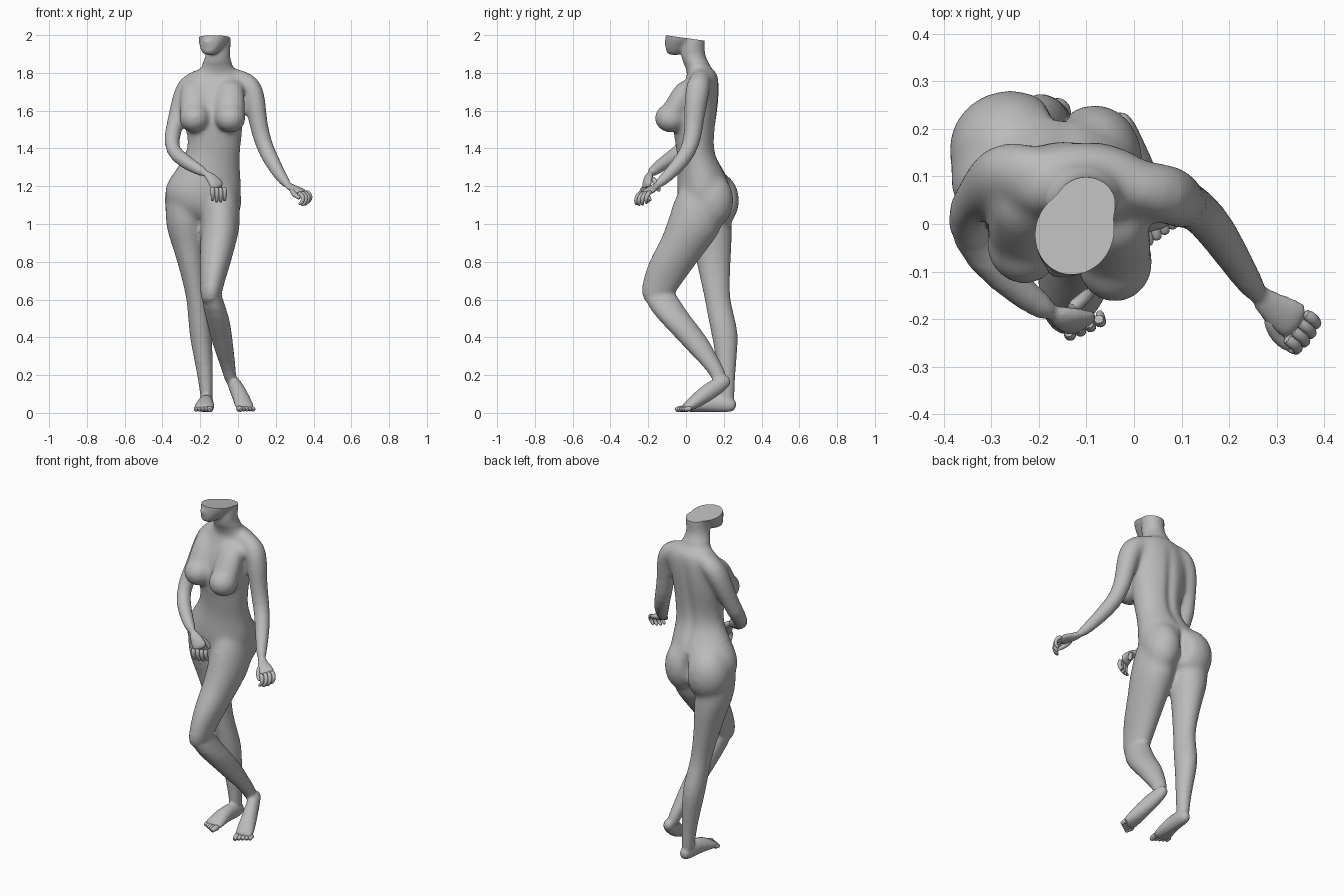
import bpy, bmesh, math
from mathutils import Vector, Matrix

old = bpy.data.objects.get("Cube")
if old:
    bpy.data.objects.remove(old, do_unlink=True)

grey = bpy.data.materials.new("plain grey")
grey.use_nodes = True
grey.diffuse_color = (0.5, 0.5, 0.5, 1)
grey.node_tree.nodes["Principled BSDF"].inputs["Base Color"].default_value = (0.5, 0.5, 0.5, 1)


def skin_rings(bm, rings):
    """Join rings of points into a closed tube."""
    rows = [[bm.verts.new(p) for p in r] for r in rings]
    n = len(rows[0])
    for a, b in zip(rows, rows[1:]):
        for i in range(n):
            bm.faces.new((a[i], a[(i + 1) % n], b[(i + 1) % n], b[i]))
    bm.faces.new(rows[0])
    bm.faces.new(rows[-1])


def ellipse(c, u, v, n):
    return [c + u * math.cos(2 * math.pi * i / n) + v * math.sin(2 * math.pi * i / n) for i in range(n)]


def loft(bm, sections, turn=0.0, n=20):
    """Level cross-sections: x, y, z, half width, half depth."""
    rot = Matrix.Rotation(turn, 3, 'Z')
    skin_rings(bm, [ellipse(Vector((x, y, z)), rot @ Vector((rx, 0, 0)), rot @ Vector((0, ry, 0)), n)
                    for x, y, z, rx, ry in sections])


def tube(bm, points, across=(0, 0, 1), n=14):
    """Sections square to a path: x, y, z, radius across, radius the other way."""
    pts = [Vector(p[:3]) for p in points]
    rings = []
    for i, p in enumerate(points):
        t = (pts[min(i + 1, len(pts) - 1)] - pts[max(i - 1, 0)]).normalized()
        s = Vector(across)
        s = (s - t * s.dot(t)).normalized()
        rings.append(ellipse(pts[i], s * p[3], t.cross(s) * p[-1], n))
    skin_rings(bm, rings)


def ball(bm, c, r, turn=0.0):
    m = Matrix.Translation(c) @ Matrix.Rotation(turn, 4, 'Z') @ Matrix.Diagonal((*r, 1))
    bmesh.ops.create_uvsphere(bm, u_segments=20, v_segments=12, radius=1, matrix=m)


def finish(bm, name):
    bmesh.ops.recalc_face_normals(bm, faces=bm.faces[:])
    me = bpy.data.meshes.new(name)
    bm.to_mesh(me)
    bm.free()
    me.materials.append(grey)
    ob = bpy.data.objects.new(name, me)
    bpy.context.collection.objects.link(ob)
    return ob


def smooth(ob):
    bpy.ops.object.select_all(action='DESELECT')
    ob.select_set(True)
    bpy.context.view_layer.objects.active = ob
    bpy.ops.object.shade_smooth_by_angle(angle=math.radians(50))


bm = bmesh.new()

# Torso and neck
loft(bm, [(-.19, .09, 1.02, .06, .07), (-.19, .09, 1.06, .14, .11), (-.188, .092, 1.12, .203, .137),
          (-.186, .095, 1.20, .207, .147), (-.163, .082, 1.28, .176, .126), (-.132, .054, 1.36, .141, .1),
          (-.121, .044, 1.45, .142, .106), (-.13, .045, 1.55, .16, .12), (-.13, .06, 1.65, .17, .116),
          (-.12, .08, 1.73, .177, .098), (-.11, .09, 1.785, .16, .082), (-.11, .08, 1.83, .1, .07)], n=24)
loft(bm, [(-.11, .085, 1.75, .11, .07), (-.11, .07, 1.82, .095, .07), (-.11, .052, 1.855, .075, .069),
          (-.107, .033, 1.90, .063, .064), (-.10, .04, 1.95, .063, .062), (-.10, .045, 2.04, .067, .055)])

# Lower face with lips
face_turn = -0.32
loft(bm, [(-.148, -.06, 1.893, .03, .035), (-.147, -.052, 1.915, .049, .057), (-.135, -.034, 1.95, .07, .078),
          (-.122, -.008, 1.99, .088, .104), (-.117, 0, 2.04, .093, .11)], face_turn)
ball(bm, (-.163, -.103, 1.964), (.026, .012, .007), face_turn)
ball(bm, (-.162, -.100, 1.949), (.022, .012, .007), face_turn)

# Chest, right then left
for x, y in ((-.23, -.042), (-.04, -.08)):
    ball(bm, (x, y, 1.562), (.084, .089, .078))
    loft(bm, [(x, y + .01, 1.565, .082, .08), (x, y + .03, 1.63, .08, .07), (x, y + .065, 1.7, .075, .065),
              (x, y + .105, 1.77, .065, .055)])

# Seat, right then left
ball(bm, (-.26, .155, 1.125), (.133, .13, .155))
ball(bm, (-.082, .135, 1.125), (.103, .12, .15))

# Standing right leg
loft(bm, [(-.275, .1, 1.24, .07, .09), (-.282, .11, 1.14, .105, .12), (-.281, .123, 1.0, .108, .122),
          (-.265, .14, .9, .09, .104), (-.25, .145, .8, .071, .091), (-.225, .16, .65, .057, .071),
          (-.215, .17, .58, .055, .067), (-.2, .2, .45, .06, .073), (-.195, .21, .38, .058, .067),
          (-.175, .215, .22, .044, .047), (-.168, .215, .12, .035, .042), (-.165, .22, .03, .03, .036)])

# Bent left leg
loft(bm, [(-.1, .075, 1.24, .07, .09), (-.093, .07, 1.14, .102, .13), (-.09, .055, 1.0, .108, .156),
          (-.105, 0, .9, .096, .141), (-.12, -.07, .8, .084, .13), (-.135, -.12, .7, .067, .109),
          (-.143, -.152, .63, .057, .089), (-.145, -.15, .57, .045, .06)])
loft(bm, [(-.143, -.15, .68, .045, .07), (-.138, -.133, .6, .057, .096), (-.106, -.062, .5, .064, .093),
          (-.088, .03, .4, .058, .085), (-.066, .1, .3, .048, .065), (-.047, .165, .22, .036, .046),
          (-.033, .19, .14, .03, .036)])

# Feet
tube(bm, [(-.16, .268, .036, .022, .025), (-.161, .235, .042, .036, .042), (-.168, .15, .056, .038, .054),
          (-.176, .07, .041, .053, .038), (-.18, .02, .024, .056, .022), (-.181, .005, .019, .05, .015)],
     (1, 0, 0))
tube(bm, [(-.036, .232, .185, .02, .022), (-.028, .205, .165, .034, .04), (-.002, .13, .12, .04, .05),
          (.025, .05, .06, .05, .04), (.038, .0, .028, .054, .025), (.04, -.012, .021, .047, .018)],
     (1, .3, 0))

# Arms, running out from the neck over the shoulders
tube(bm, [(-.06, .085, 1.785, .05), (.01, .08, 1.765, .055, .06), (.068, .065, 1.735, .064, .069),
          (.09, .053, 1.66, .06, .067), (.105, .043, 1.54, .051, .055), (.135, .03, 1.42, .045),
          (.175, -.015, 1.34, .044), (.23, -.105, 1.245, .032), (.268, -.16, 1.2, .025)], (1, 0.3, 0))
tube(bm, [(-.16, .1, 1.785, .05), (-.22, .113, 1.765, .06, .055), (-.27, .11, 1.73, .07, .064),
          (-.302, .09, 1.65, .066, .055), (-.331, .057, 1.54, .053, .047), (-.36, .008, 1.425, .046),
          (-.328, -.06, 1.36, .045), (-.222, -.157, 1.295, .033), (-.165, -.192, 1.265, .025)], (0.15, 1, 0.5))

# Palms
tube(bm, [(.255, -.14, 1.21, .022, .02), (.285, -.172, 1.19, .034, .019), (.325, -.197, 1.175, .047, .018),
          (.352, -.212, 1.162, .045, .015)], (-.6, -.8, -.1))
tube(bm, [(-.175, -.185, 1.27, .022, .02), (-.145, -.2, 1.25, .032, .02), (-.115, -.207, 1.215, .046, .019),
          (-.104, -.21, 1.185, .045, .016)], (.9, .4, 0))

# Fuse the body into one continuous skin
body = finish(bm, "body")
sub = body.modifiers.new("round", 'SUBSURF')
sub.levels = sub.render_levels = 1
rem = body.modifiers.new("fuse", 'REMESH')
rem.mode, rem.voxel_size = 'VOXEL', 0.0085
sm = body.modifiers.new("soften", 'SMOOTH')
sm.factor, sm.iterations = 0.5, 7
dg = bpy.context.evaluated_depsgraph_get()
fused = bpy.data.meshes.new_from_object(body.evaluated_get(dg))
body.modifiers.clear()
body.data = fused


def on_trunk(p, fade):
    """Chest, shoulders, waist and hips, without the forearms and hands."""
    if p.z > 1.46 + fade * .1:
        return p.z < 1.85
    return p.z > .82 + fade * .25 and p.y > -.06 and p.x < .05 and not (p.x < -.27 and p.z > 1.3)


# Blend the joins of the trunk, fading out along the limbs
bm = bmesh.new()
bm.from_mesh(fused)
for k in range(22):
    trunk = [v for v in bm.verts if on_trunk(v.co, k / 22)]
    bmesh.ops.smooth_vert(bm, verts=trunk, factor=0.5, use_axis_x=True, use_axis_y=True, use_axis_z=True)

# Groove of the spine and the seat
for z0, z1, x0, x1, depth, width in ((1.2, 1.78, -.15, -.11, .014, .028), (1.03, 1.24, -.17, -.155, .03, .02)):
    for v in bm.verts:
        x, y, z = v.co
        if z0 < z < z1 and y > .09 and -.3 < x < .02:
            t = (z - z0) / (z1 - z0)
            off = (x - x0 - (x1 - x0) * t) / width
            v.co.y -= depth * math.sin(math.pi * t) * math.exp(-off * off)

# Flat slanted cut across the face
cut = bmesh.ops.bisect_plane(bm, geom=bm.verts[:] + bm.edges[:] + bm.faces[:], plane_co=(0, -.112, 2.0),
                             plane_no=(0, .14, 1), clear_outer=True)
rim = [e for e in cut["geom_cut"] if isinstance(e, bmesh.types.BMEdge)]
bmesh.ops.holes_fill(bm, edges=rim, sides=0)
bm.to_mesh(fused)
bm.free()
smooth(body)


def digits(name, paths, across):
    """A set of tapered fingers or toes."""
    bm = bmesh.new()
    for p, r in paths:
        tube(bm, [(*q, r * k) for q, k in zip(p, (1.1, 1.1, 1.0, .9, .6))], across, 8)
    ob = finish(bm, name)
    m = ob.modifiers.new("round", 'SUBSURF')
    m.levels = m.render_levels = 1
    smooth(ob)


def fan(start, across, gap, offsets):
    """Four copies of a bent digit laid side by side."""
    out = []
    for i in range(4):
        base = Vector(start) + Vector(across).normalized() * (i - 1.5) * gap
        out.append(([base + Vector(o) * (0.9 if i in (0, 3) else 1) for o in offsets], .0125))
    return out


# Fingers and thumbs
a = (-.6, -.8, -.1)
digits("left_fingers", fan((.336, -.212, 1.168), a, .022,
       [(0, 0, 0), (.024, -.016, -.01), (.034, -.028, -.033), (.024, -.03, -.058), (.004, -.024, -.07)])
       + [([(.285, -.19, 1.185), (.288, -.215, 1.17), (.3, -.238, 1.155), (.318, -.254, 1.142), (.33, -.262, 1.135)],
           .014)], a)
a = (.9, .4, 0)
digits("right_fingers", fan((-.106, -.212, 1.195), a, .023,
       [(0, 0, 0), (.004, -.01, -.02), (.005, -.008, -.045), (.004, .004, -.068), (.002, .016, -.08)])
       + [([(-.135, -.18, 1.245), (-.115, -.165, 1.225), (-.1, -.15, 1.205), (-.093, -.145, 1.185),
            (-.09, -.145, 1.17)], .014)], a)

# Toes, the big toe on the inner side of each foot
for name, c, d, inner in (("right_toes", (-.181, .022, .019), (-.12, -1, 0), 1),
                          ("left_toes", (.039, .004, .02), (.22, -1, 0), -1)):
    d = Vector(d).normalized()
    side = Vector((-d.y, d.x, 0)) * inner
    paths = []
    for i in range(5):
        base = Vector(c) + side * (.036 - .019 * i) + d * (-.004 * i)
        size = .0165 if i == 0 else .0135
        length = .055 - .004 * i
        paths.append(([base + d * length * k + Vector((0, 0, h)) for k, h in
                       ((0, 0), (.3, .003), (.6, .001), (.85, -.002), (1, -.005))], size))
    digits(name, paths, (1, 0, 0))
